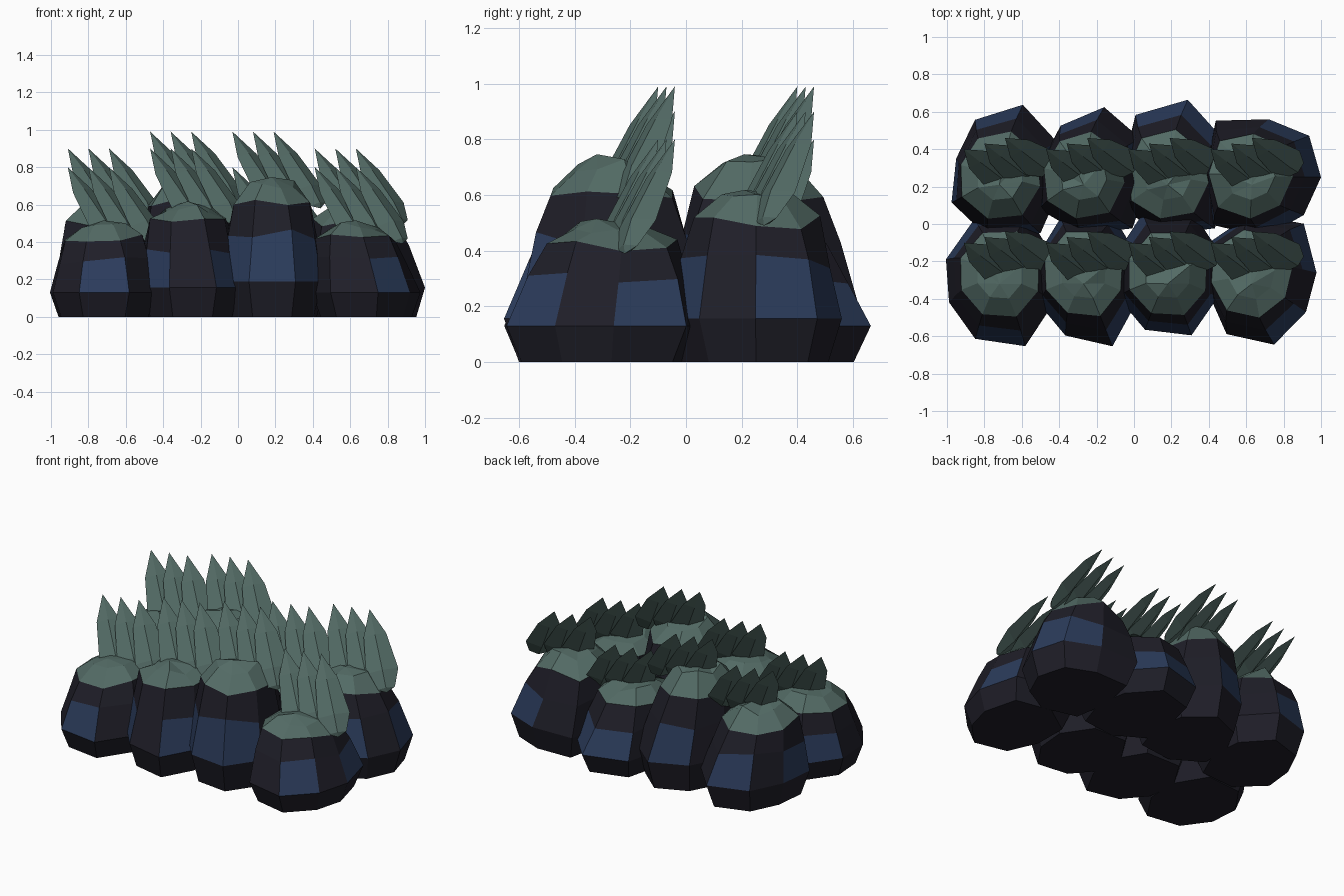
import bpy
import bmesh
import math
import random
from mathutils import Vector

random.seed(4)
old = bpy.data.objects.get("Cube")
if old:
    bpy.data.objects.remove(old, do_unlink=True)


def make_material(name, colour):
    mat = bpy.data.materials.new(name)
    mat.use_nodes = True
    mat.diffuse_color = (*colour, 1)
    mat.node_tree.nodes["Principled BSDF"].inputs["Base Color"].default_value = (*colour, 1)
    return mat


STONE = make_material("dark stone", (.0135, .013, .021))
NAVY = make_material("navy stone", (.024, .044, .104))
MOSS = make_material("grey green moss", (.086, .146, .13))


def finish(name, bm, materials):
    bmesh.ops.recalc_face_normals(bm, faces=bm.faces)
    mesh = bpy.data.meshes.new(name)
    bm.to_mesh(mesh)
    bm.free()
    for mat in materials:
        mesh.materials.append(mat)
    obj = bpy.data.objects.new(name, mesh)
    bpy.context.collection.objects.link(obj)
    return obj


def bridge(bm, low, high, rule):
    """Join two rings with quads; rule(side) gives the material index."""
    n = len(low)
    for k in range(n):
        m = (k + 1) % n
        face = bm.faces.new((low[k], low[m], high[m], high[k]))
        face.material_index = rule(k)


# Each ring from the ground to the cap: height, radius factor,
# share of an even outline, share of the shift to the cap centre
PROFILE = [(0, .84, 0, 0), (.13, 1, 0, 0), (.3, .86, .2, .6),
           (.42, .74, .6, 1), (.485, .42, .6, 1)]


def rock(name, centre, cap, scale, turn, radii, navy_sides):
    bm = bmesh.new()
    base, cap = Vector(centre), Vector(cap)
    rings = []
    for level, (z, factor, even, shift) in enumerate(PROFILE):
        ring = []
        mid = base.lerp(cap, shift)
        for k, radius in enumerate(radii):
            a = math.radians(turn + 45 * k)
            r = factor * (radius * (1 - even) + .3 * even)
            lift = random.uniform(-.022, .022) if level > 1 else 0
            ring.append(bm.verts.new((mid.x + r * math.cos(a),
                                      mid.y + r * math.sin(a),
                                      (z + lift) * scale)))
        rings.append(ring)
    bm.faces.new(rings[0])
    bridge(bm, rings[0], rings[1], lambda k: 0)
    bridge(bm, rings[1], rings[2], lambda k: 1 if k in navy_sides else 0)
    bridge(bm, rings[2], rings[3], lambda k: 0)
    bridge(bm, rings[3], rings[4], lambda k: 2)
    # Mossy crown, highest a little towards the front
    peak = bm.verts.new((cap.x, cap.y - .05, .515 * scale))
    top = rings[4]
    for k in range(8):
        bm.faces.new((top[k], top[(k + 1) % 8], peak)).material_index = 2
    finish(name, bm, (STONE, NAVY, MOSS))


# Spear shape: distance down the axis, half width, half thickness
BLADE = [(.31, .068, .02), (.74, .097, .034), (.95, .055, .02)]
AXIS = Vector((.25, -.18, -.41))
NORMAL = AXIS.cross(Vector((.76, .64, .08))).normalized()
WIDE = NORMAL.cross(AXIS).normalized()


def spears(name, tip):
    """Three leaning blades side by side."""
    bm = bmesh.new()
    for j in range(3):
        start = Vector(tip) + Vector((.11, .03, 0)) * j
        point = bm.verts.new(start)
        end = bm.verts.new(start + AXIS)
        rings = []
        for t, w, d in BLADE:
            mid = start + AXIS * t
            rings.append([bm.verts.new(mid + o) for o in
                          (WIDE * w, NORMAL * d, -WIDE * w, -NORMAL * d)])
        for low, high in zip(rings, rings[1:]):
            bridge(bm, low, high, lambda k: 0)
        for k in range(4):
            m = (k + 1) % 4
            bm.faces.new((point, rings[0][k], rings[0][m]))
            bm.faces.new((end, rings[-1][m], rings[-1][k]))
    finish(name, bm, (MOSS,))


LOW, MID, TALL = 1, 1.2, 1.45
TIP_HEIGHT = {LOW: .8, MID: .9, TALL: .99}
EVEN, ODD = (0, 2, 4, 6), (1, 3, 5, 7)

# Centre, height, turn, outline radii, navy sides
FRONT = [
    ((-.72, -.31), LOW, 22, (.32, .39, .36, .31, .29, .33, .37, .31), (1, 2, 5, 7)),
    ((-.25, -.32), MID, 22, (.31, .38, .38, .31, .28, .3, .36, .28), EVEN),
    ((.18, -.28), TALL, 22, (.31, .36, .36, .3, .29, .31, .34, .29), (2, 4, 5, 6)),
    ((.69, -.31), LOW, 10, (.29, .38, .37, .36, .3, .34, .34, .28), (0, 2, 6)),
]
BACK = [
    ((-.69, .28), MID, 30, (.32, .37, .32, .27, .33, .36, .38, .31), ODD),
    ((-.22, .28), TALL, 35, (.31, .35, .3, .28, .35, .34, .37, .3), ODD),
    ((.22, .28), LOW, 35, (.31, .39, .37, .28, .35, .34, .37, .3), (0, 1, 3, 5)),
    ((.71, .26), MID, -2, (.29, .31, .3, .4, .33, .39, .33, .29), (0, 1, 4, 6)),
]

for row, rocks, cap_y, tip_y in (("front", FRONT, -.27, -.1), ("back", BACK, .26, .4)):
    for i, (centre, height, turn, radii, navy) in enumerate(rocks):
        cap = (-.72 + .45 * i, cap_y)
        rock(f"{row}_rock_{i + 1}", centre, cap, height, turn, radii, navy)
        spears(f"{row}_spears_{i + 1}",
               (-.91 + .44 * i, tip_y, TIP_HEIGHT[height]))
